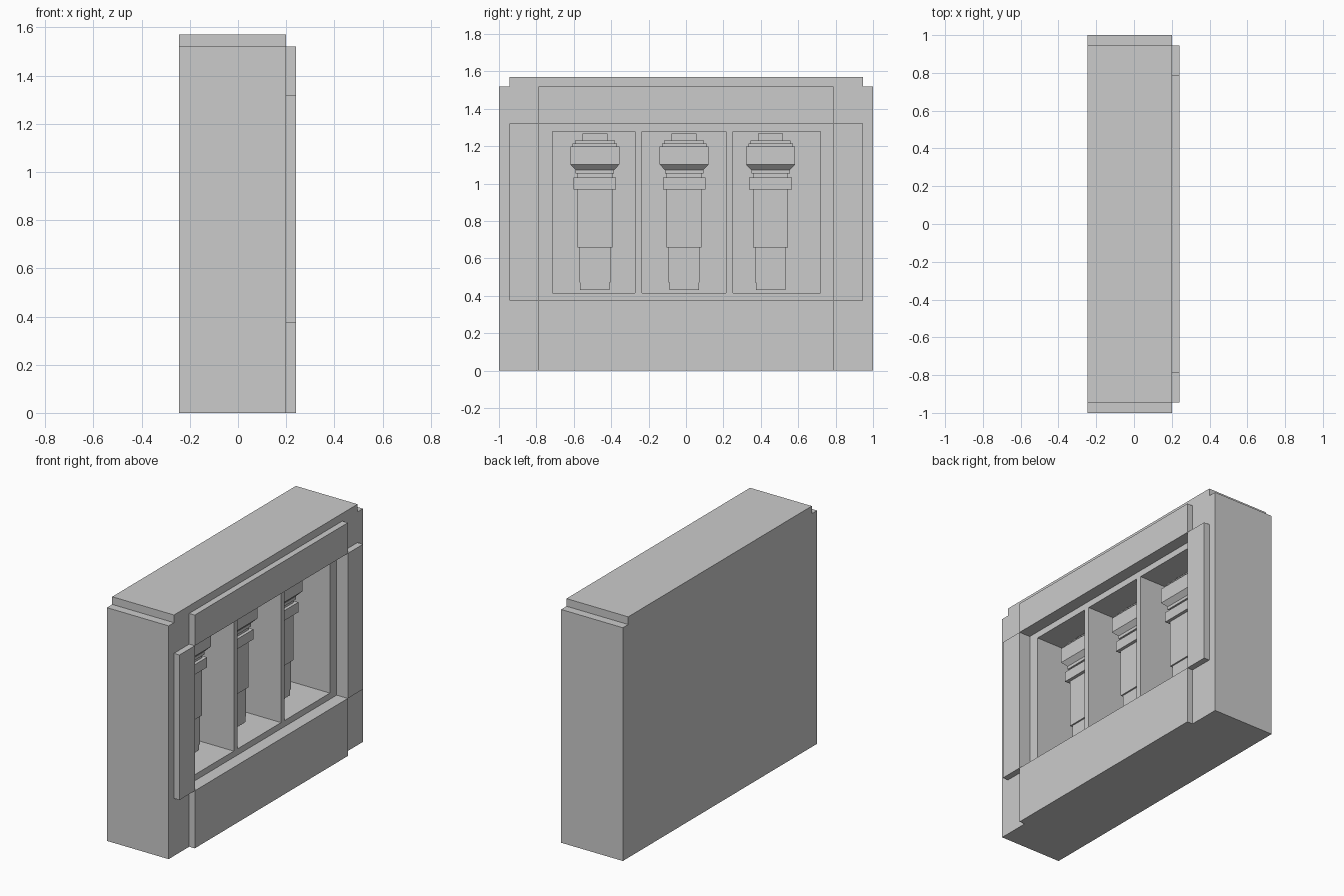
import bpy, bmesh

if "Cube" in bpy.data.objects:
    bpy.data.objects.remove(bpy.data.objects["Cube"])


def link(name, bm):
    bmesh.ops.recalc_face_normals(bm, faces=bm.faces)
    mesh = bpy.data.meshes.new(name)
    bm.to_mesh(mesh)
    bm.free()
    obj = bpy.data.objects.new(name, mesh)
    bpy.context.scene.collection.objects.link(obj)
    return obj


def box(name, x, y, z):
    bm = bmesh.new()
    bmesh.ops.create_cube(bm, size=1)
    for v in bm.verts:
        v.co = [r[0] if c < 0 else r[1] for c, r in zip(v.co, (x, y, z))]
    return link(name, bm)


def cut(target, cutter):
    mod = target.modifiers.new("cut", 'BOOLEAN')
    mod.operation = 'DIFFERENCE'
    mod.solver = 'EXACT'
    mod.object = cutter
    cutter.hide_render = True
    bpy.context.view_layer.objects.active = target
    bpy.ops.object.modifier_apply(modifier=mod.name)
    bpy.data.objects.remove(cutter)


BACK, FACE, TRIM = -0.245, 0.2, 0.24
PANEL, NICHE_BACK = 0.16, -0.2

# Solid wall block with a shallow panel recess and three deep niches
wall = box("wall_block", (BACK, FACE), (-1, 1), (0, 1.52))
cut(wall, box("recess_cutter", (PANEL, 0.3), (-0.788, 0.788), (0.375, 1.32)))
for y0, y1 in [(-0.715, -0.272), (-0.235, 0.215), (0.252, 0.718)]:
    cut(wall, box("niche_cutter", (NICHE_BACK, 0.3), (y0, y1), (0.415, 1.278)))

# Top slab, slightly shorter than the wall
box("top_slab", (BACK, FACE), (-0.945, 0.945), (1.52, 1.57))

# Raised trim boards around the panel
box("bottom_board", (FACE, TRIM), (-0.788, 0.788), (0, 0.375))
box("top_board", (FACE, TRIM), (-0.788, 0.788), (1.32, 1.52))
box("left_board", (FACE, TRIM), (-0.945, -0.788), (0.375, 1.32))
box("right_board", (FACE, TRIM), (0.788, 0.945), (0.375, 1.32))

# Square stepped posts: (height, half width) from foot to top
PROFILE = [(0.432, 0.079), (0.47, 0.079), (0.47, 0.083), (0.658, 0.083),
           (0.658, 0.093), (0.968, 0.093), (0.968, 0.114), (1.033, 0.114),
           (1.033, 0.093), (1.053, 0.093), (1.053, 0.103), (1.073, 0.103),
           (1.102, 0.131), (1.199, 0.131), (1.199, 0.119), (1.214, 0.119),
           (1.214, 0.107), (1.23, 0.107), (1.23, 0.067), (1.267, 0.067)]


def post(name, cx, cy):
    bm = bmesh.new()
    rings = [[bm.verts.new((cx + sx * h, cy + sy * h, z))
              for sx, sy in ((-1, -1), (1, -1), (1, 1), (-1, 1))]
             for z, h in PROFILE]
    for a, b in zip(rings, rings[1:]):
        for i in range(4):
            j = (i + 1) % 4
            bm.faces.new((a[i], a[j], b[j], b[i]))
    bm.faces.new(rings[0])
    bm.faces.new(rings[-1])
    return link(name, bm)


for name, cy in [("left_post", -0.487), ("middle_post", -0.01), ("right_post", 0.452)]:
    post(name, -0.075, cy)
